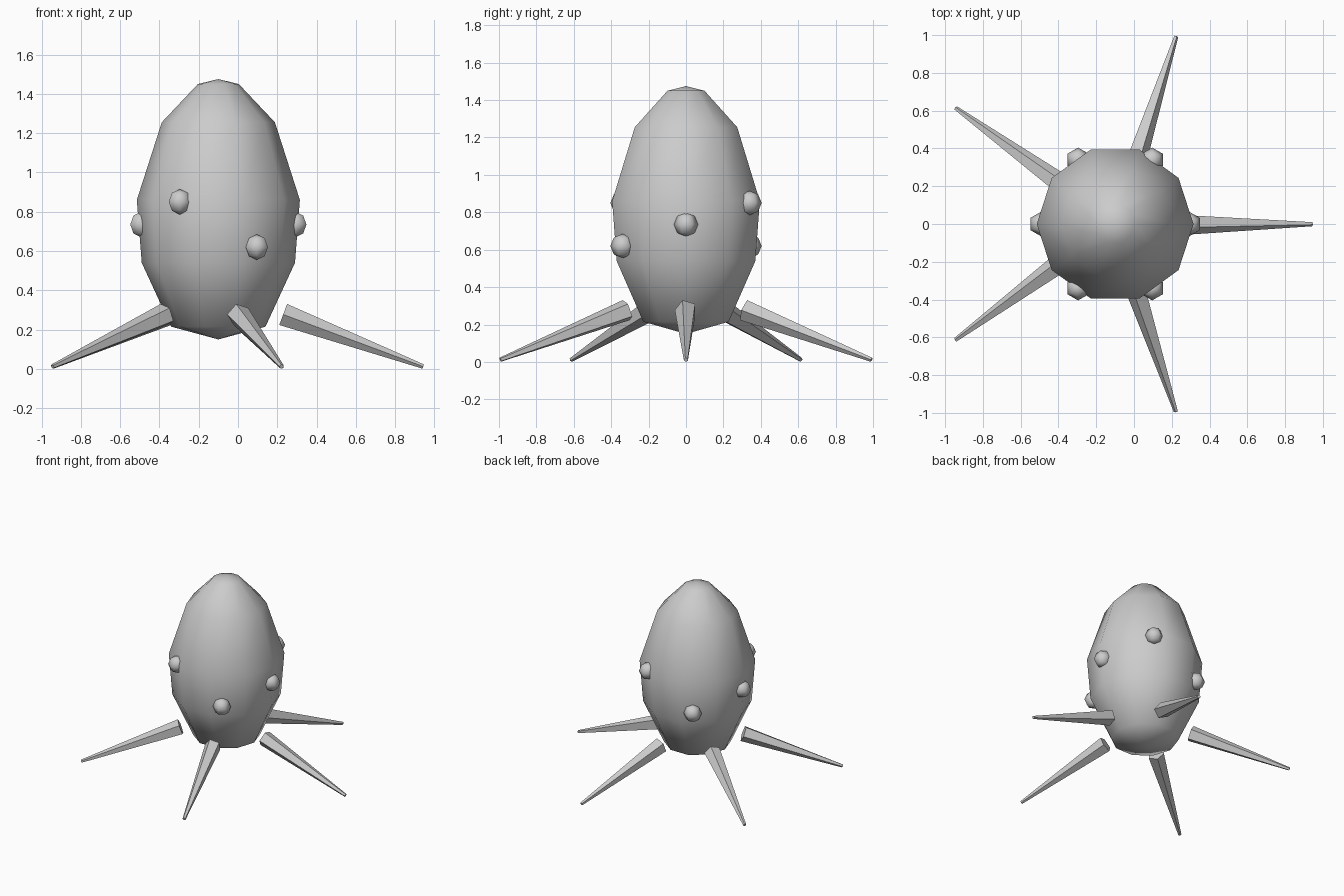
import bpy, bmesh
from math import sin, cos, pi, radians
from mathutils import Vector, Matrix

cube = bpy.data.objects.get("Cube")
if cube:
    bpy.data.objects.remove(cube, do_unlink=True)

CENTRE = Vector((-0.1, 0, 0))

grey = bpy.data.materials.new("plain grey")
grey.use_nodes = True
colour = (0.6, 0.6, 0.6, 1)
grey.diffuse_color = colour
grey.node_tree.nodes["Principled BSDF"].inputs["Base Color"].default_value = colour


def finish(bm, name, smooth):
    bmesh.ops.recalc_face_normals(bm, faces=bm.faces)
    for f in bm.faces:
        f.smooth = smooth
    mesh = bpy.data.meshes.new(name)
    bm.to_mesh(mesh)
    bm.free()
    mesh.materials.append(grey)
    ob = bpy.data.objects.new(name, mesh)
    ob.location = CENTRE
    bpy.context.collection.objects.link(ob)
    return ob


# Egg-shaped hull: ten-sided rings between two poles
PROFILE = [(0.24, 0.215), (0.39, 0.54), (0.415, 0.86), (0.288, 1.255), (0.104, 1.45)]
SIDES = 10
bm = bmesh.new()
rings = [[bm.verts.new((r * cos(2 * pi * i / SIDES), r * sin(2 * pi * i / SIDES), z))
          for i in range(SIDES)] for r, z in PROFILE]
bottom, top = bm.verts.new((0, 0, 0.15)), bm.verts.new((0, 0, 1.475))
for i in range(SIDES):
    j = (i + 1) % SIDES
    for a, b in zip(rings, rings[1:]):
        bm.faces.new((a[i], a[j], b[j], b[i]))
    bm.faces.new((bottom, rings[0][j], rings[0][i]))
    bm.faces.new((top, rings[-1][i], rings[-1][j]))
finish(bm, "hull", True)

# Six round portholes at alternating heights
for k in range(6):
    a = k * pi / 3
    bm = bmesh.new()
    bmesh.ops.create_uvsphere(bm, u_segments=6, v_segments=4, radius=0.065)
    bmesh.ops.translate(bm, verts=bm.verts,
                        vec=(0.392 * cos(a), 0.392 * sin(a), 0.735 + 0.133 * sin(2 * a)))
    finish(bm, f"porthole_{k + 1}", True)

# Five tapering five-sided legs, splayed outwards
start, end = Vector((0.33, 0, 0.277)), Vector((1.043, 0, 0.012))
axis = (end - start).normalized()
side = Vector((0, 1, 0))
up = axis.cross(side)
for k in range(5):
    bm = bmesh.new()
    ends = []
    for centre, r in ((start, 0.06), (end, 0.012)):
        ends.append([bm.verts.new(centre + r * (cos(t) * side + sin(t) * up))
                     for t in (pi + 2 * pi * i / 5 for i in range(5))])
        bm.faces.new(ends[-1])
    for i in range(5):
        j = (i + 1) % 5
        bm.faces.new((ends[0][i], ends[0][j], ends[1][j], ends[1][i]))
    bmesh.ops.rotate(bm, verts=bm.verts, cent=(0, 0, 0),
                     matrix=Matrix.Rotation(radians(72 * k), 3, 'Z'))
    finish(bm, f"leg_{k + 1}", False)
